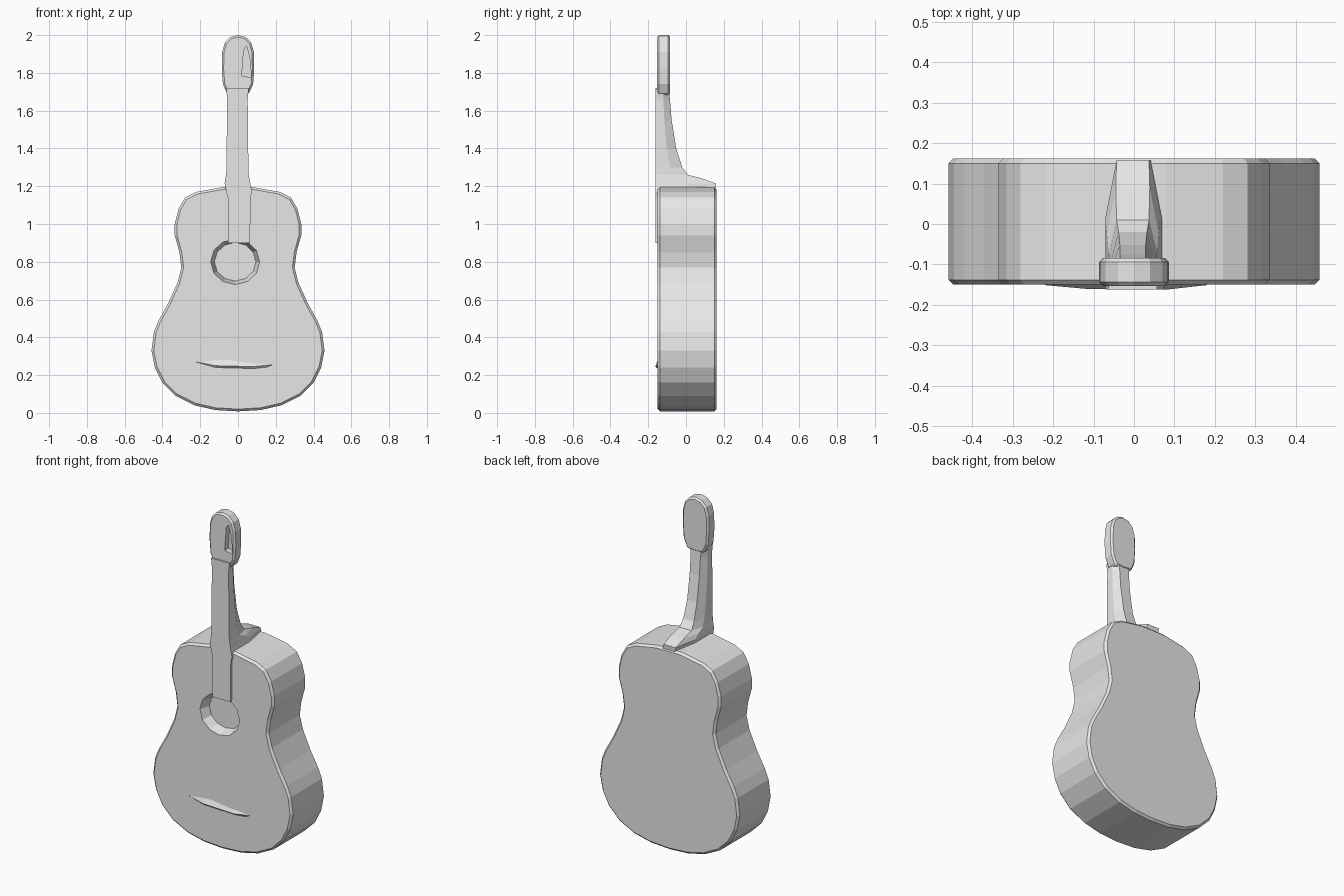
import bpy, bmesh, math

cube = bpy.data.objects.get("Cube")
if cube:
    bpy.data.objects.remove(cube, do_unlink=True)

grey = bpy.data.materials.new("light_grey")
grey.use_nodes = True
grey.diffuse_color = (0.8, 0.8, 0.8, 1)
grey.node_tree.nodes["Principled BSDF"].inputs["Base Color"].default_value = (0.8, 0.8, 0.8, 1)


def make_object(name, bm):
    bmesh.ops.recalc_face_normals(bm, faces=bm.faces)
    mesh = bpy.data.meshes.new(name)
    bm.to_mesh(mesh)
    bm.free()
    mesh.materials.append(grey)
    obj = bpy.data.objects.new(name, mesh)
    bpy.context.collection.objects.link(obj)
    return obj


def loft(name, rings):
    """Skin a list of equal-length rings and cap both ends."""
    bm = bmesh.new()
    rows = [[bm.verts.new(p) for p in ring] for ring in rings]
    for a, b in zip(rows, rows[1:]):
        for i in range(len(a)):
            j = (i + 1) % len(a)
            bm.faces.new((a[i], a[j], b[j], b[i]))
    bm.faces.new(rows[0])
    bm.faces.new(rows[-1])
    return make_object(name, bm)


def slab(name, outline, front, back):
    return loft(name, [[(x, y, z) for x, z in outline] for y in (front, back)])


def mirrored(half):
    """Close a right-hand outline that starts and ends on x = 0."""
    return half + [(-x, z) for x, z in reversed(half[1:-1])]


def apply_modifier(obj, kind, **settings):
    mod = obj.modifiers.new(kind.title(), kind)
    for key, value in settings.items():
        setattr(mod, key, value)
    bpy.context.view_layer.objects.active = obj
    bpy.ops.object.modifier_apply(modifier=mod.name)


def carve(obj, cutter):
    cutter.hide_render = True
    apply_modifier(obj, "BOOLEAN", object=cutter, operation="DIFFERENCE", solver="EXACT")
    bpy.data.objects.remove(cutter, do_unlink=True)


# Body: waisted outline with softened rims
body_half = [(0, 0.008), (0.12, 0.015), (0.23, 0.04), (0.33, 0.09), (0.40, 0.16),
             (0.44, 0.24), (0.458, 0.33), (0.445, 0.43), (0.42, 0.49), (0.37, 0.58),
             (0.32, 0.69), (0.30, 0.77), (0.31, 0.85), (0.335, 0.94), (0.335, 1.0),
             (0.315, 1.08), (0.28, 1.14), (0.22, 1.17), (0.08, 1.195), (0, 1.195)]
body = slab("body", mirrored(body_half), -0.15, 0.162)
apply_modifier(body, "BEVEL", width=0.012, segments=1, limit_method="ANGLE",
               angle_limit=math.radians(60))

# Sound hole: shallow recess with a sloped wall
hole = []
for y, r in ((-0.2, 0.13), (-0.15, 0.13), (-0.09, 0.11)):
    hole.append([(-0.015 + r * math.cos(i * math.tau / 12), y,
                  0.80 + 0.93 * r * math.sin(i * math.tau / 12)) for i in range(12)])
carve(body, loft("sound_hole_cutter", hole))

# Neck: height, back depth, half width at front, half width at back
stations = [(0.90, -0.14, 0.058, 0.055), (1.14, -0.14, 0.06, 0.055),
            (1.17, 0.155, 0.068, 0.04), (1.215, 0.158, 0.068, 0.04),
            (1.24, 0.09, 0.064, 0.042), (1.26, 0.01, 0.06, 0.04),
            (1.30, -0.02, 0.058, 0.035), (1.40, -0.052, 0.057, 0.032),
            (1.55, -0.076, 0.056, 0.032), (1.66, -0.085, 0.054, 0.032),
            (1.72, -0.09, 0.06, 0.04)]
rings = []
for z, back, w, wb in stations:
    front = -0.162
    mid = front + 0.55 * (back - front)
    shift = 0.006 if z < 1.2 else -0.003
    rings.append([(x + shift, y, z) for x, y in
                  ((-w, front), (w, front), (w, mid), (wb, back), (-wb, back), (-w, mid))])
loft("neck", rings)

# Head: rounded plate with a tapered slot on its left
head_half = [(0, 1.68), (0.055, 1.685), (0.08, 1.74), (0.086, 1.82), (0.084, 1.91),
             (0.07, 1.96), (0.04, 1.99), (0, 2.0)]
head = slab("head", mirrored(head_half), -0.153, -0.084)
apply_modifier(head, "BEVEL", width=0.01, segments=1, limit_method="ANGLE",
               angle_limit=math.radians(60))
carve(head, slab("slot_cutter", [(0.02, 1.785), (0.07, 1.775), (0.064, 1.87),
                                 (0.045, 1.945), (0.03, 1.92)], -0.2, -0.12))

# Bridge: thin wedge standing off the face
loft("bridge", [[(x, -0.145, z + h), (x, -0.15 - d, z), (x, -0.145, z - 0.015)]
                for x, z, h, d in ((-0.22, 0.27, 0.01, 0.001), (-0.12, 0.25, 0.045, 0.01),
                                   (0.08, 0.245, 0.025, 0.012), (0.18, 0.255, 0.01, 0.001))])
